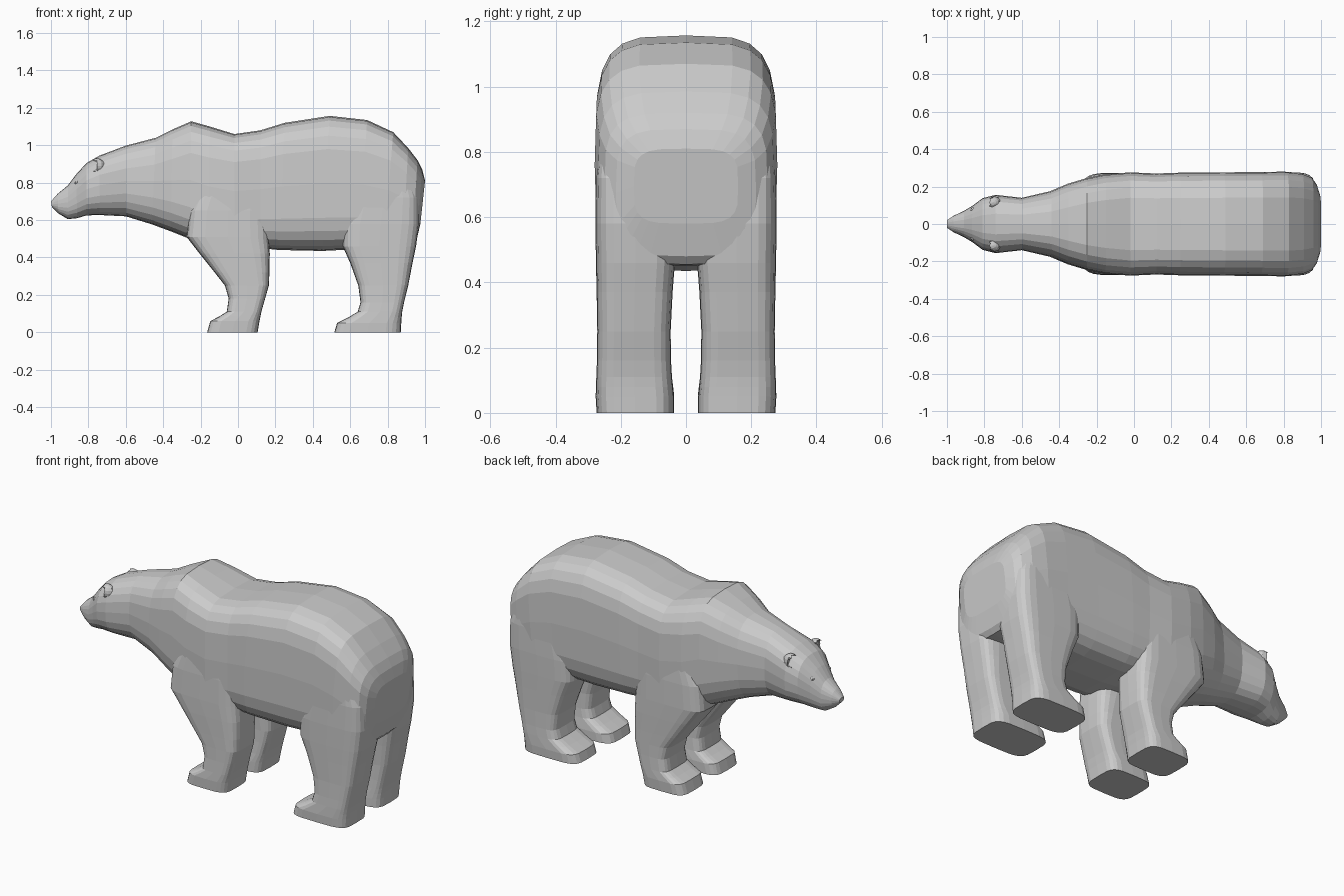
import bpy, bmesh
from math import sin, cos, pi
from mathutils import Vector

if "Cube" in bpy.data.objects:
    bpy.data.objects.remove(bpy.data.objects["Cube"])

SEG = 24


def power(v, n):
    return (1 if v >= 0 else -1) * abs(v) ** (2 / n)


def ring(centre, a, b, n):
    """Superellipse ring around centre with half-axis vectors a and b."""
    return [centre + a * power(sin(2 * pi * i / SEG), n) + b * power(cos(2 * pi * i / SEG), n)
            for i in range(SEG)]


def loft(name, rings):
    bm = bmesh.new()
    loops = [[bm.verts.new(p) for p in r] for r in rings]
    for r0, r1 in zip(loops, loops[1:]):
        for i in range(SEG):
            j = (i + 1) % SEG
            bm.faces.new((r0[i], r0[j], r1[j], r1[i]))
    bm.faces.new(loops[0])
    bm.faces.new(loops[-1])
    bmesh.ops.recalc_face_normals(bm, faces=bm.faces[:])
    mesh = bpy.data.meshes.new(name)
    bm.to_mesh(mesh)
    bm.free()
    ob = bpy.data.objects.new(name, mesh)
    bpy.context.collection.objects.link(ob)
    return ob


def union(target, other):
    mod = target.modifiers.new("join", 'BOOLEAN')
    mod.operation = 'UNION'
    mod.solver = 'EXACT'
    mod.object = other
    bpy.context.view_layer.objects.active = target
    bpy.ops.object.modifier_apply(modifier=mod.name)
    bpy.data.objects.remove(other)


# Body and head: top x, top z, bottom x, bottom z, half width, squareness
stations = [
    (-1.0, .70, -.995, .67, .022, 2.2), (-.965, .74, -.96, .635, .045, 2.3),
    (-.91, .785, -.91, .605, .07, 2.4), (-.865, .845, -.86, .61, .098, 2.4),
    (-.81, .905, -.81, .625, .138, 2.5), (-.74, .945, -.74, .627, .156, 2.6),
    (-.60, .998, -.60, .62, .14, 2.6), (-.44, 1.04, -.46, .577, .175, 2.8),
    (-.35, 1.085, -.36, .54, .215, 3.1), (-.25, 1.128, -.26, .50, .245, 3.5),
    (-.15, 1.10, -.16, .46, .266, 3.7), (-.02, 1.06, -.02, .45, .276, 4),
    (.12, 1.08, .12, .45, .27, 4), (.25, 1.12, .22, .44, .274, 4),
    (.49, 1.157, .45, .435, .276, 4), (.69, 1.135, .65, .445, .278, 4),
    (.83, 1.07, .78, .45, .28, 4), (.91, .985, .88, .45, .27, 4),
    (.96, .92, .93, .455, .25, 4), (.985, .87, .952, .48, .215, 4),
    (1.0, .81, .975, .58, .16, 4),
]
rings = []
for xt, zt, xb, zb, w, n in stations:
    top, bottom = Vector((xt, 0, zt)), Vector((xb, 0, zb))
    rings.append(ring((top + bottom) / 2, Vector((0, w, 0)), (top - bottom) / 2, n))
bear = loft("bear_body", rings)

# Legs: z, front x, back x, inner y, outer y
front_leg = [
    (0, -.165, .105, .037, .27), (.06, -.148, .115, .037, .274), (.085, -.10, .12, .04, .273),
    (.11, -.06, .125, .043, .272), (.18, -.05, .145, .047, .27), (.25, -.07, .165, .048, .27),
    (.32, -.125, .168, .045, .271), (.42, -.205, .17, .038, .273), (.51, -.275, .165, .035, .274),
    (.65, -.26, .16, .035, .272), (.82, -.18, .12, .05, .262),
]
hind_leg = [
    (0, .515, .87, .037, .274), (.05, .53, .873, .037, .277), (.08, .59, .875, .04, .276),
    (.11, .64, .878, .043, .275), (.16, .655, .888, .046, .273), (.25, .643, .91, .047, .272),
    (.37, .60, .933, .041, .274), (.46, .56, .952, .034, .276), (.58, .56, .968, .034, .278),
    (.72, .60, .965, .04, .276), (.85, .66, .92, .06, .265),
]
for name, profile in (("front_leg", front_leg), ("hind_leg", hind_leg)):
    for s in (1, -1):
        leg = loft(name, [ring(Vector(((x0 + x1) / 2, s * (y0 + y1) / 2, z)),
                               Vector((0, (y1 - y0) / 2, 0)), Vector(((x1 - x0) / 2, 0, 0)), 4.5)
                          for z, x0, x1, y0, y1 in profile])
        union(bear, leg)


# Ears with a hollow front, and small eyes
def ball(name, loc, scale, segs, rows):
    bm = bmesh.new()
    bmesh.ops.create_uvsphere(bm, u_segments=segs, v_segments=rows, radius=1)
    for v in bm.verts:
        if name == "ear" and v.co.x < -.5:
            v.co.x = .1
        v.co = Vector(loc) + Vector([a * b for a, b in zip(v.co, scale)])
    mesh = bpy.data.meshes.new(name)
    bm.to_mesh(mesh)
    bm.free()
    bpy.context.collection.objects.link(bpy.data.objects.new(name, mesh))


for s in (1, -1):
    ball("ear", (-.755, s * .115, .89), (.045, .035, .04), 10, 8)
    ball("eye", (-.86, s * .075, .80), (.014, .014, .012), 8, 6)
